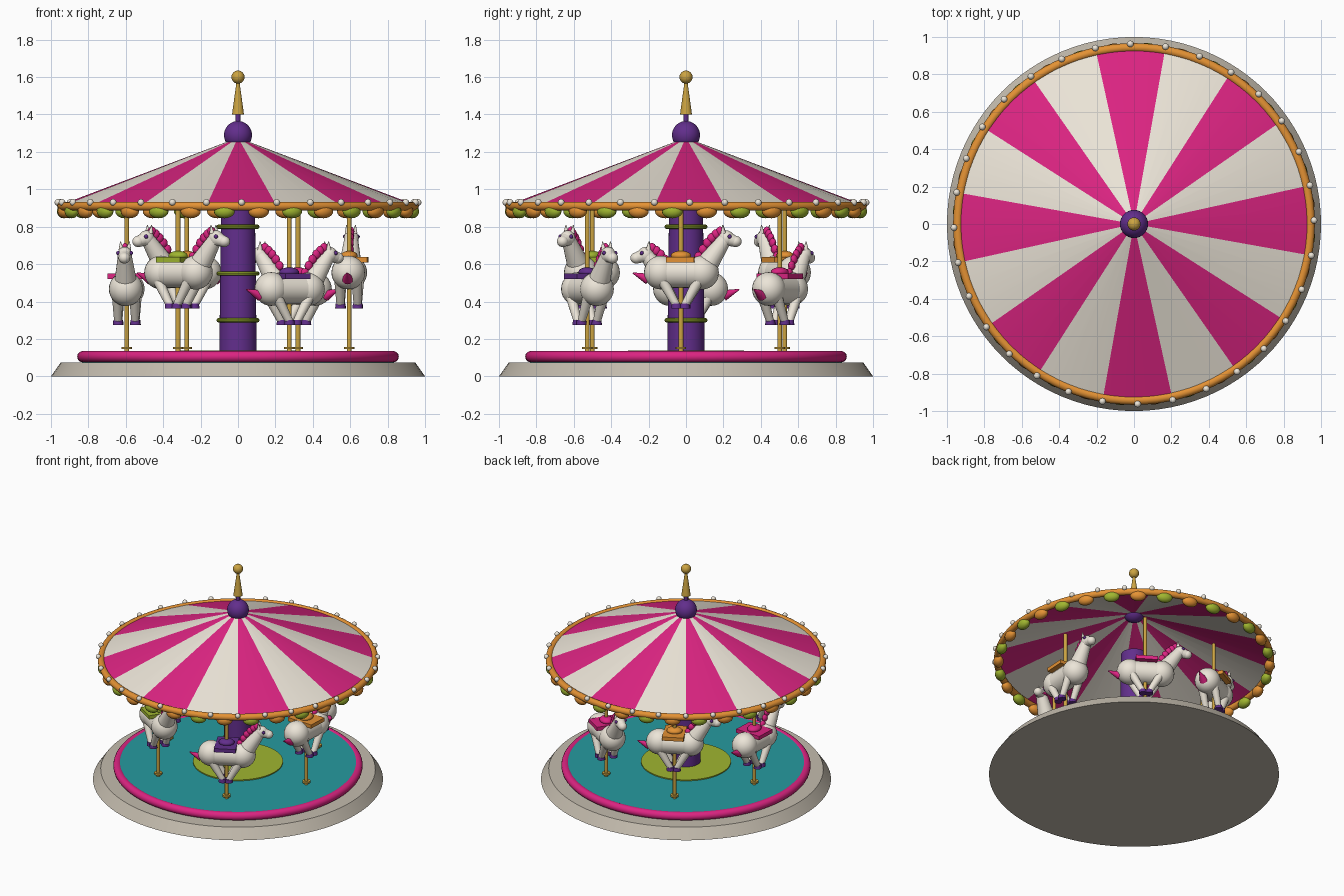
import bpy, bmesh
from math import sin, cos, pi, radians
from mathutils import Matrix, Vector

if "Cube" in bpy.data.objects:
    bpy.data.objects.remove(bpy.data.objects["Cube"])


def material(name, rgb):
    m = bpy.data.materials.new(name)
    lin = [(c / 255 / 12.92) if c < 11 else ((c / 255 + 0.055) / 1.055) ** 2.4 for c in rgb]
    m.diffuse_color = (*lin, 1)
    m.use_nodes = True
    m.node_tree.nodes["Principled BSDF"].inputs["Base Color"].default_value = m.diffuse_color
    return m


CREAM = material("cream", (236, 229, 216))
STONE = material("stone", (196, 188, 174))
PINK = material("pink", (220, 36, 130))
PURPLE = material("purple", (98, 46, 140))
GREEN = material("green", (160, 182, 48))
TEAL = material("teal", (38, 155, 160))
ORANGE = material("orange", (228, 146, 52))
GOLD = material("gold", (204, 164, 66))
I = Matrix.Identity(4)


def finish(name, bm, mats, M=I):
    me = bpy.data.meshes.new(name)
    bm.to_mesh(me)
    bm.free()
    for m in mats if isinstance(mats, list) else [mats]:
        me.materials.append(m)
    ob = bpy.data.objects.new(name, me)
    ob.matrix_world = M
    bpy.context.collection.objects.link(ob)
    return ob


def add_ball(bm, c, radii, turn=0, seg=20):
    T = Matrix.Translation(c) @ Matrix.Rotation(turn, 4, 'Z') @ Matrix.Diagonal((*radii, 1))
    bmesh.ops.create_uvsphere(bm, u_segments=seg, v_segments=seg // 2 + 2, radius=1, matrix=T)


def add_rod(bm, a, b, r0, r1, seg=20):
    a, b = Vector(a), Vector(b)
    T = Matrix.Translation((a + b) / 2) @ (b - a).to_track_quat('Z', 'Y').to_matrix().to_4x4()
    bmesh.ops.create_cone(bm, cap_ends=True, segments=seg, radius1=r0, radius2=r1,
                          depth=(b - a).length, matrix=T)


def balls(name, mat, items, M=I, turns=None, seg=20):
    bm = bmesh.new()
    for i, (c, r) in enumerate(items):
        add_ball(bm, c, r if isinstance(r, tuple) else (r, r, r), turns[i] if turns else 0, seg)
    return finish(name, bm, mat, M)


def rods(name, mat, items, M=I, seg=20):
    bm = bmesh.new()
    for it in items:
        add_rod(bm, *it, seg)
    return finish(name, bm, mat, M)


def ring(name, mat, R, r, z, seg=64, sides=14):
    bm = bmesh.new()
    loops = [[bm.verts.new(((R + r * cos(2 * pi * j / sides)) * cos(2 * pi * i / seg),
                            (R + r * cos(2 * pi * j / sides)) * sin(2 * pi * i / seg),
                            z + r * sin(2 * pi * j / sides))) for j in range(sides)] for i in range(seg)]
    for i in range(seg):
        A, B = loops[i], loops[(i + 1) % seg]
        for j in range(sides):
            k = (j + 1) % sides
            bm.faces.new((A[j], B[j], B[k], A[k]))
    return finish(name, bm, mat)


# Base and floor
rods("base", STONE, [((0, 0, 0), (0, 0, 0.075), 1.0, 0.947)], seg=96)
ring("floor_edge", PINK, 0.83, 0.03, 0.105, 96)
rods("floor", TEAL, [((0, 0, 0.07), (0, 0, 0.13), 0.835, 0.835)], seg=96)
rods("floor_centre", GREEN, [((0, 0, 0.12), (0, 0, 0.138), 0.31, 0.31)], seg=64)

# Central column with rings
rods("column", PURPLE, [((0, 0, 0.13), (0, 0, 0.95), 0.10, 0.09)], seg=40)
for z in (0.30, 0.55, 0.80):
    ring("column_ring", GREEN, 0.103, 0.012, z, 40, 10)

# Striped open canopy: 16 wedges of three faces each
bm = bmesh.new()
N = 48
start = radians(1.15 - 11.25)
bot, top = [], []
for i in range(N):
    a = start + 2 * pi * i / N
    bot.append(bm.verts.new((0.945 * cos(a), 0.945 * sin(a), 0.918)))
    top.append(bm.verts.new((0.03 * cos(a), 0.03 * sin(a), 1.265)))
for i in range(N):
    k = (i + 1) % N
    f = bm.faces.new((bot[i], bot[k], top[k], top[i]))
    f.material_index = (i // 3) % 2
finish("canopy", bm, [PINK, CREAM])

# Rim, bulbs and scallops
ring("canopy_rim", ORANGE, 0.943, 0.024, 0.91, 96)
angs = [radians(1.15) + 2 * pi * i / 32 for i in range(32)]
balls("bulbs", CREAM, [((0.963 * cos(a), 0.963 * sin(a), 0.93), 0.018) for a in angs], seg=12)
for name, mat, first in (("orange_scallops", ORANGE, 0), ("green_scallops", GREEN, 1)):
    sub = [a + pi / 32 for a in angs[first::2]]
    balls(name, mat, [((0.935 * cos(a), 0.935 * sin(a), 0.882), (0.036, 0.056, 0.037)) for a in sub],
          turns=sub, seg=16)

# Finial
balls("finial_ball", PURPLE, [((0, 0, 1.29), 0.075)], seg=32)
rods("finial_stem", PURPLE, [((0, 0, 1.34), (0, 0, 1.41), 0.013, 0.013)])
rods("finial_spike", GOLD, [((0, 0, 1.40), (0, 0, 1.575), 0.032, 0.008)])
balls("finial_tip", GOLD, [((0, 0, 1.60), 0.035)])


def horse(M, saddle):
    """Horse facing +x, body centre at the origin."""
    balls("horse_body", CREAM, [((-0.108, 0, 0), 0.09), ((0.112, 0, 0), 0.091)], M, seg=24)
    rods("horse_barrel", CREAM, [((-0.11, 0, 0), (0.11, 0, 0), 0.082, 0.082)], M, 24)
    rods("horse_neck", CREAM, [((0.13, 0, 0.03), (0.24, 0, 0.185), 0.062, 0.036)], M)
    balls("horse_head", CREAM, [((0.243, 0, 0.182), (0.043, 0.04, 0.043)),
                                ((0.292, 0, 0.166), (0.033, 0.031, 0.03))], M)
    rods("horse_muzzle", CREAM, [((0.243, 0, 0.182), (0.292, 0, 0.166), 0.039, 0.029)], M)
    rods("horse_ears", CREAM, [((0.228, s * 0.02, 0.21), (0.224, s * 0.024, 0.255), 0.014, 0.002)
                               for s in (-1, 1)], M, 10)
    balls("horse_eyes", PURPLE, [((0.262, s * 0.034, 0.192), 0.011) for s in (-1, 1)], M, seg=10)
    mane = [((0.095 + 0.115 * t, 0, 0.085 + 0.135 * t + 0.02 * sin(pi * t)), (0.024, 0.018, 0.026))
            for t in (0, 0.2, 0.4, 0.6, 0.8, 1)]
    balls("horse_mane", PINK, mane, M, seg=12)
    rods("horse_tail", PINK, [((-0.175, 0, -0.035), (-0.258, 0, -0.002), 0.03, 0.003)], M, 14)
    legs, hooves = [], []
    for s in (-1, 1):
        for f in (-1, 1):
            foot = Vector((f * 0.022, s * 0.046, -0.175))
            legs.append(((f * 0.095, s * 0.046, -0.045), foot, 0.029, 0.021))
            hooves.append((foot + Vector((0, 0, 0.01)), foot - Vector((0, 0, 0.017)), 0.025, 0.028))
    rods("horse_legs", CREAM, legs, M, 14)
    rods("horse_hooves", PURPLE, hooves, M, 14)
    # Saddle blanket and seat
    bm = bmesh.new()
    bmesh.ops.create_cube(bm, size=1, matrix=Matrix.Translation((0, 0, 0.068)) @ Matrix.Diagonal((0.15, 0.2, 0.028, 1)))
    finish("saddle_blanket", bm, saddle, M)
    balls("saddle_seat", saddle, [((0, 0, 0.09), (0.055, 0.045, 0.026))], M)


# Six horses on gold poles, alternating high and low
for k, saddle in enumerate((ORANGE, PINK, ORANGE, PINK, GREEN, PURPLE)):
    a = radians(-2.6 + 60 * k)
    x, y = 0.595 * cos(a), 0.595 * sin(a)
    z = 0.555 if k % 2 == 0 else 0.467
    horse(Matrix.Translation((x, y, z)) @ Matrix.Rotation(a + pi / 2, 4, 'Z'), saddle)
    rods("horse_pole", GOLD, [((x, y, 0.13), (x, y, 0.905), 0.013, 0.013),
                              ((x, y, 0.145), (x, y, 0.158), 0.028, 0.028)], seg=14)

# Smooth shading with sharp edges kept
for ob in bpy.context.scene.objects:
    ob.select_set(True)
    bpy.context.view_layer.objects.active = ob
bpy.ops.object.shade_smooth_by_angle(angle=radians(35))
